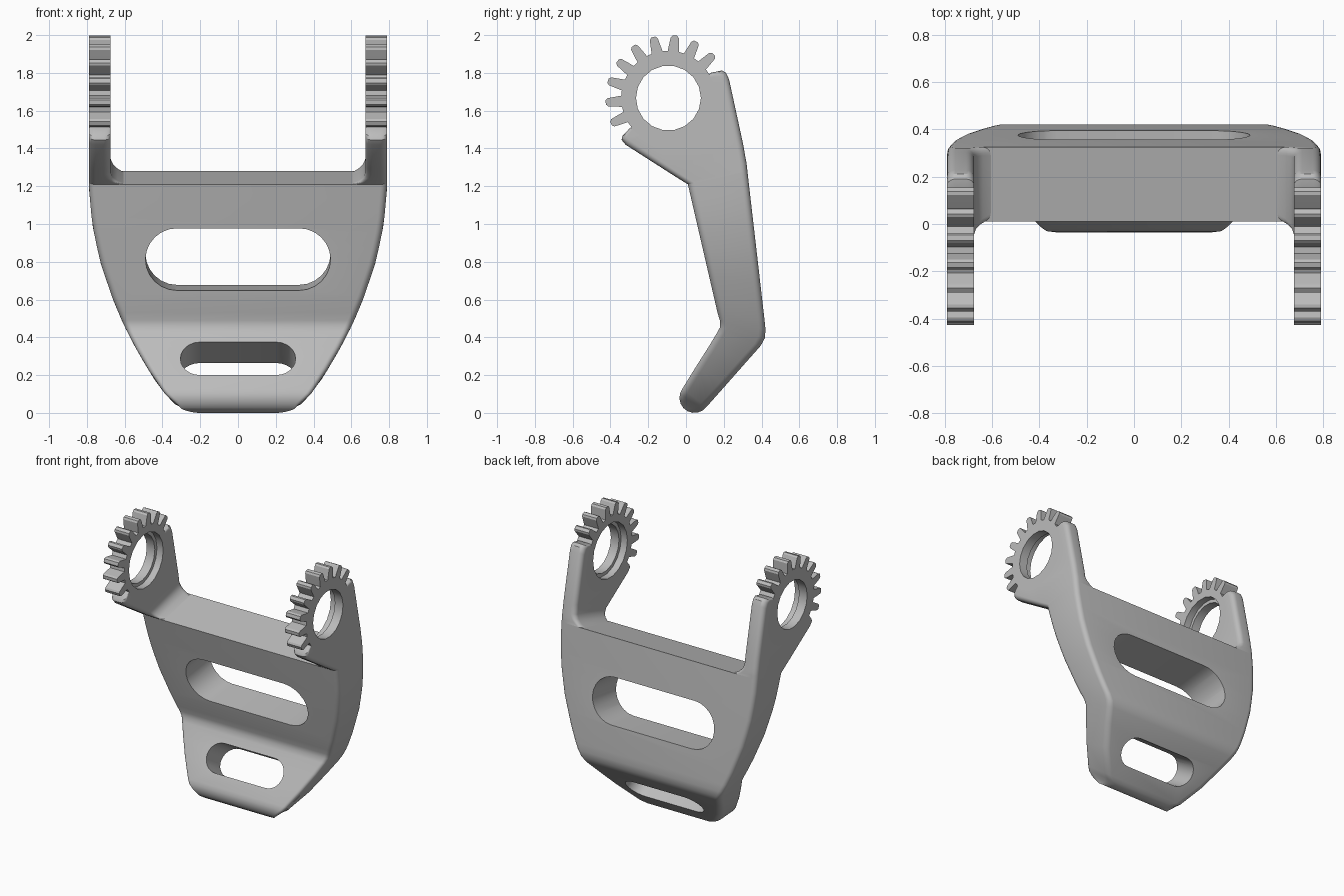
import bpy, bmesh
from math import sin, cos, pi, radians
from mathutils import Vector

if "Cube" in bpy.data.objects:
    bpy.data.objects.remove(bpy.data.objects["Cube"])

grey = bpy.data.materials.new("plain_grey")
grey.use_nodes = True
grey.diffuse_color = (0.5, 0.5, 0.5, 1)
grey.node_tree.nodes["Principled BSDF"].inputs["Base Color"].default_value = (0.5, 0.5, 0.5, 1)

ROUND = 0.035          # edge rounding of plate and arms
INNER, OUTER = 0.675, 0.79   # arm thickness in x
GEAR = Vector((-0.093, 1.667))   # gear centre (y, z)


def finish(name, bm):
    bmesh.ops.recalc_face_normals(bm, faces=bm.faces[:])
    mesh = bpy.data.meshes.new(name)
    bm.to_mesh(mesh)
    bm.free()
    obj = bpy.data.objects.new(name, mesh)
    bpy.context.collection.objects.link(obj)
    mesh.materials.append(grey)
    return obj


def prism(name, points, depth):
    """Closed polygon extruded along a vector."""
    bm = bmesh.new()
    face = bm.faces.new([bm.verts.new(p) for p in points])
    new = bmesh.ops.extrude_face_region(bm, geom=[face])["geom"]
    bmesh.ops.translate(bm, vec=Vector(depth),
                        verts=[v for v in new if isinstance(v, bmesh.types.BMVert)])
    return finish(name, bm)


def stack(name, loops):
    """Skin a row of equal loops and cap both ends."""
    bm = bmesh.new()
    rows = [[bm.verts.new(p) for p in loop] for loop in loops]
    n = len(rows[0])
    for a, b in zip(rows, rows[1:]):
        for i in range(n):
            j = (i + 1) % n
            bm.faces.new((a[i], a[j], b[j], b[i]))
    bm.faces.new(rows[0])
    bm.faces.new(rows[-1])
    return finish(name, bm)


def activate(obj):
    bpy.ops.object.select_all(action='DESELECT')
    obj.select_set(True)
    bpy.context.view_layer.objects.active = obj


def cut(obj, cutter):
    cutter.hide_render = True
    mod = obj.modifiers.new("cut", 'BOOLEAN')
    mod.operation = 'DIFFERENCE'
    mod.solver = 'EXACT'
    mod.object = cutter
    activate(obj)
    bpy.ops.object.modifier_apply(modifier=mod.name)
    bpy.data.objects.remove(cutter)


def smooth(obj):
    activate(obj)
    bpy.ops.object.shade_smooth_by_angle(angle=radians(32))


# Half width of the outline by height
OUTLINE = [(0, .25), (.03, .32), (.1, .392), (.2, .458), (.33, .535), (.47, .607),
           (.6, .662), (.8, .73), (1.0, .772), (1.2, OUTER)]


def half_width(z):
    if z <= 0:
        return OUTLINE[0][1]
    for (z0, w0), (z1, w1) in zip(OUTLINE, OUTLINE[1:]):
        if z <= z1:
            return w0 + (w1 - w0) * (z - z0) / (z1 - z0)
    return OUTER


def section(front, back, inner=None, side=1):
    """Rounded rectangle from a front to a back point; a fixed inner edge or symmetric."""
    f, b = Vector(front), Vector(back)
    length = (b - f).length
    wf, wb = half_width(f.y), half_width(b.y)
    r = min(ROUND, length * 0.49)
    loop = []
    for corner, (at_back, at_high) in enumerate([(1, 1), (0, 1), (0, 0), (1, 0)]):
        for k in range(6):
            a = (corner + k / 5) * pi / 2
            u = (length - r if at_back else r) + r * cos(a)
            hi = wf + (wb - wf) * u / length
            lo = -hi if inner is None else inner
            x = (hi - r if at_high else lo + r) + r * sin(a)
            p = f.lerp(b, u / length)
            loop.append((side * x, p.x, p.y))
    return loop


# Bent plate with a rounded lower tip
tip, normal, along = Vector((.045, .08)), Vector((.8, -.6)), Vector((.6, .8))
stations = []
for deg in (80, 60, 40, 20, 0):
    a = radians(deg)
    base = tip - along * .08 * sin(a)
    stations.append((base - normal * .08 * cos(a), base + normal * .08 * cos(a)))
stations += [((.05, .24), (.22, .157)), ((.12, .35), (.325, .276)),
             ((.165, .425), (.395, .355)), ((.181, .455), (.417, .395)),
             ((.179, .49), (.421, .44))]
low = ((.167, .53), (.416, .49))
top = ((.01, 1.21), (.325, 1.28))
for i in range(9):
    stations.append(tuple(Vector(p).lerp(Vector(q), i / 8) for p, q in zip(low, top)))
plate = stack("bent_plate", [section(f, b) for f, b in stations])


# Long slots through the plate
def slot(centre, axis, half_length, radius):
    axis = Vector((0, *axis)).normalized()
    up = Vector((0, -axis.z, axis.y))
    pts = []
    for s in (1, -1):
        for k in range(13):
            a = -pi / 2 + pi * k / 12
            x = s * (half_length - radius + radius * cos(a))
            pts.append(Vector((x, *centre)) + up * (s * radius * sin(a)) - axis * .2)
    return prism("slot_cutter", pts, axis * .75)


cut(plate, slot((.10, .8125), (.993, .115), .49, .168))
cut(plate, slot((.08, .2875), (.852, -.524), .305, .103))
smooth(plate)


# Arms with gear ends
def disc(radius, sides, x0, x1, side):
    pts = [(side * x0, GEAR.x + radius * cos(2 * pi * i / sides),
            GEAR.y + radius * sin(2 * pi * i / sides)) for i in range(sides)]
    return prism("disc_cutter", pts, (side * (x1 - x0), 0, 0))


ARM = [((.01, 1.21), (.325, 1.28), .605), ((-.01, 1.222), (.323, 1.30), .638),
       ((-.035, 1.238), (.32, 1.325), .662), ((-.07, 1.26), (.314, 1.355), INNER),
       ((-.12, 1.292), (.303, 1.42), INNER), ((-.32, 1.42), (.228, 1.765), INNER),
       ((-.341, 1.445), (.212, 1.80), INNER), ((-.337, 1.465), (.19, 1.813), INNER),
       ((-.30, 1.505), (.13, 1.80), INNER)]
TOOTH = [(-6.8, .25), (-5, .29), (-3.8, .322), (-2, .333),
         (2, .333), (3.8, .322), (5, .29), (6.8, .25)]
polar = [(44 + 20 * k + a, r) for k in range(9) for a, r in TOOTH]
polar += [(a, .25) for a in range(220, 391, 10)]

for side, word in ((1, "left"), (-1, "right")):
    arm = stack(word + "_arm", [section(f, b, x, side) for f, b, x in ARM])
    cut(arm, disc(.249, 48, .6, .9, side))
    smooth(arm)

    gear = prism(word + "_gear",
                 [(side * INNER, GEAR.x + r * cos(radians(a)), GEAR.y + r * sin(radians(a)))
                  for a, r in polar], (side * (OUTER - INNER), 0, 0))
    cut(gear, disc(.172, 18, .6, .9, side))
    cut(gear, disc(.197, 18, .6, .725, side))   # wider recess on the inner face
    smooth(gear)
